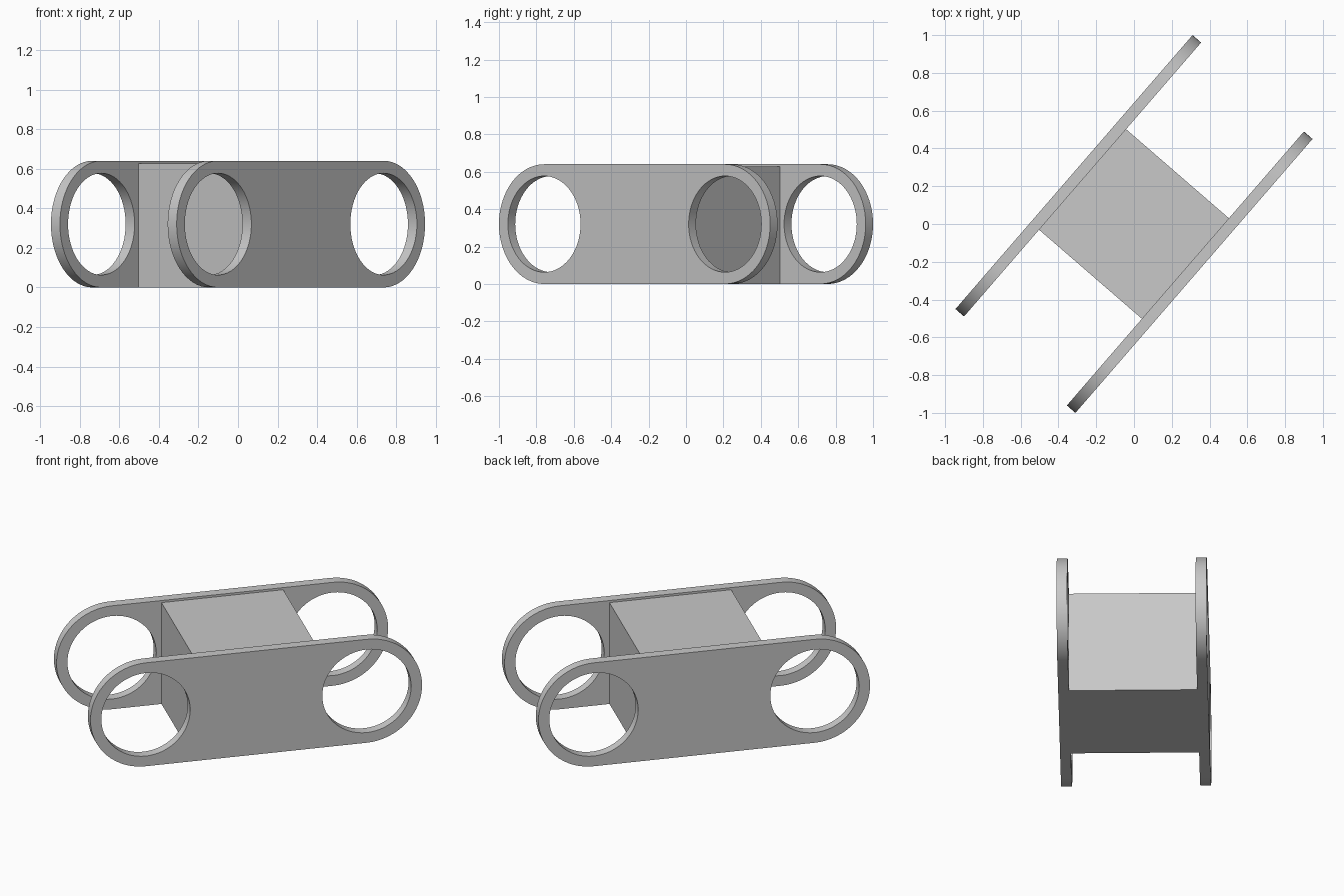
import bpy
import bmesh
from math import atan2, cos, sin, pi, radians
from mathutils import Matrix

cube = bpy.data.objects.get("Cube")
if cube:
    bpy.data.objects.remove(cube, do_unlink=True)

RADIUS = 0.32        # rounded plate ends, also half the height
HOLE_RADIUS = 0.257
HOLE_OFFSET = 0.639  # hole centre from the middle of the plate
THICKNESS = 0.06
PLATE_OFFSET = 0.39  # plate centre from the middle of the model
SEGMENTS = 64
TURN = Matrix.Rotation(atan2(1.45, 1.255), 4, "Z")

grey = bpy.data.materials.new("plain grey")
grey.use_nodes = True
colour = (0.58, 0.58, 0.58, 1)
grey.diffuse_color = colour
grey.node_tree.nodes["Principled BSDF"].inputs["Base Color"].default_value = colour


def make_object(name, bm):
    bmesh.ops.recalc_face_normals(bm, faces=bm.faces)
    mesh = bpy.data.meshes.new(name)
    bm.to_mesh(mesh)
    bm.free()
    mesh.materials.append(grey)
    obj = bpy.data.objects.new(name, mesh)
    bpy.context.collection.objects.link(obj)
    obj.matrix_world = TURN
    return obj


def arc(cx, radius, start, sweep, count):
    return [(cx + radius * cos(start + sweep * i / count),
             RADIUS + radius * sin(start + sweep * i / count)) for i in range(count + 1)]


def make_plate(name, y):
    # Stadium outline with a round hole at each end
    half = SEGMENTS // 2
    loops = [arc(HOLE_OFFSET, RADIUS, -pi / 2, pi, half)
             + arc(-HOLE_OFFSET, RADIUS, pi / 2, pi, half)]
    loops += [arc(s * HOLE_OFFSET, HOLE_RADIUS, 0, 2 * pi, SEGMENTS)[:-1] for s in (-1, 1)]
    bm = bmesh.new()
    for points in loops:
        verts = [bm.verts.new((x, y - THICKNESS / 2, z)) for x, z in points]
        for a, b in zip(verts, verts[1:] + verts[:1]):
            bm.edges.new((a, b))
    bmesh.ops.triangle_fill(bm, edges=bm.edges[:], use_beauty=True)
    bmesh.ops.dissolve_limit(bm, angle_limit=radians(1), verts=[], edges=bm.edges[:])

    # Give the flat outline its thickness
    result = bmesh.ops.extrude_face_region(bm, geom=bm.faces[:], use_keep_orig=True)
    moved = [v for v in result["geom"] if isinstance(v, bmesh.types.BMVert)]
    bmesh.ops.translate(bm, verts=moved, vec=(0, THICKNESS, 0))

    plate = make_object(name, bm)
    bpy.ops.object.select_all(action="DESELECT")
    plate.select_set(True)
    bpy.context.view_layer.objects.active = plate
    bpy.ops.object.shade_smooth_by_angle(angle=radians(30))
    return plate


# Two side plates
make_plate("front_side_plate", -PLATE_OFFSET)
make_plate("back_side_plate", PLATE_OFFSET)

# Solid block joining the plates
width, depth, height = 0.704, 2 * PLATE_OFFSET - THICKNESS, 0.627
block = bmesh.new()
bmesh.ops.create_cube(block, size=1, matrix=Matrix.Translation((0, 0, height / 2))
                      @ Matrix.Diagonal((width, depth, height, 1)))
make_object("centre_block", block)
